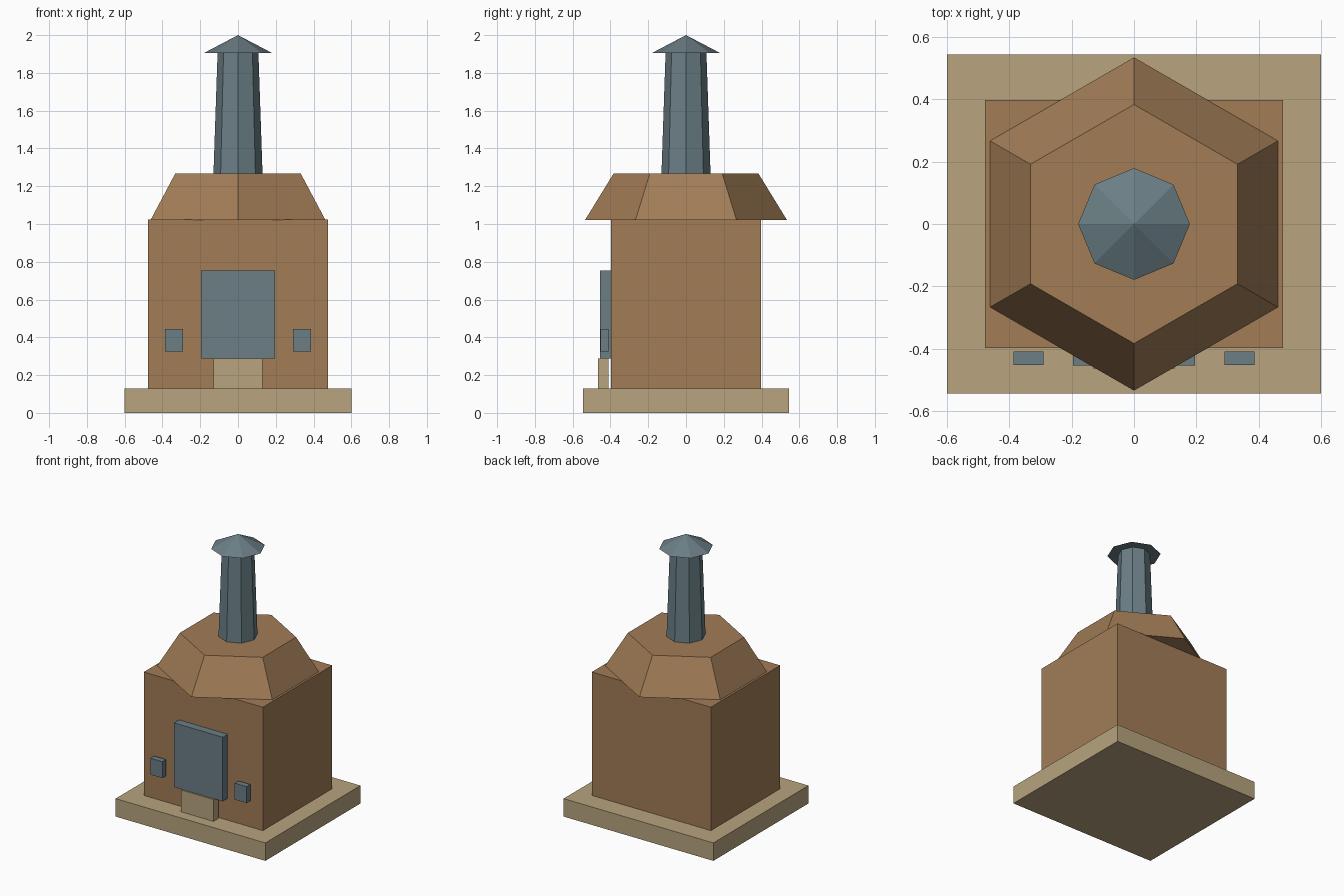
import bpy, bmesh
from math import sin, cos, tau

if "Cube" in bpy.data.objects:
    bpy.data.objects.remove(bpy.data.objects["Cube"])


def material(name, rgb):
    m = bpy.data.materials.new(name)
    m.diffuse_color = (*rgb, 1)
    m.use_nodes = True
    m.node_tree.nodes["Principled BSDF"].inputs["Base Color"].default_value = m.diffuse_color
    return m


STONE = material("stone", (0.48, 0.37, 0.21))
CLAY = material("clay", (0.36, 0.205, 0.095))
IRON = material("iron", (0.145, 0.21, 0.235))


def make(name, bm, mat):
    bmesh.ops.recalc_face_normals(bm, faces=bm.faces)
    mesh = bpy.data.meshes.new(name)
    bm.to_mesh(mesh)
    bm.free()
    mesh.materials.append(mat)
    obj = bpy.data.objects.new(name, mesh)
    bpy.context.collection.objects.link(obj)
    return obj


def box(name, x, y, z, mat):
    bm = bmesh.new()
    bmesh.ops.create_cube(bm, size=1)
    for v in bm.verts:
        for i, (lo, hi) in enumerate((x, y, z)):
            v.co[i] = hi if v.co[i] > 0 else lo
    return make(name, bm, mat)


def frustum(name, sides, r0, r1, z0, z1, mat):
    # Corners start on the +y axis; r1 = 0 makes a point
    bm = bmesh.new()

    def ring(r, z):
        return [bm.verts.new((r * sin(tau * i / sides), r * cos(tau * i / sides), z))
                for i in range(sides)]

    low = ring(r0, z0)
    bm.faces.new(low)
    high = ring(r1, z1) if r1 else [bm.verts.new((0, 0, z1))] * sides
    for i in range(sides):
        j = (i + 1) % sides
        quad = [low[i], low[j], high[j], high[i]]
        bm.faces.new(quad if r1 else quad[:3])
    if r1:
        bm.faces.new(high)
    return make(name, bm, mat)


# Plinth and oven body
box("base_slab", (-0.6, 0.6), (-0.544, 0.544), (0, 0.13), STONE)
box("oven_body", (-0.477, 0.477), (-0.397, 0.397), (0.13, 1.024), CLAY)

# Six-sided hood
frustum("hood", 6, 0.534, 0.383, 1.022, 1.268, CLAY)

# Eight-sided chimney with pointed cap
frustum("chimney", 8, 0.13, 0.108, 1.265, 1.91, IRON)
frustum("chimney_cap", 8, 0.179, 0, 1.906, 2.0, IRON)

# Door, hearth block and the two side vents
box("door", (-0.195, 0.195), (-0.454, -0.397), (0.288, 0.753), IRON)
box("hearth_block", (-0.13, 0.13), (-0.465, -0.41), (0.13, 0.288), STONE)
for side, x in (("left", -0.338), ("right", 0.338)):
    box(side + "_vent", (x - 0.048, x + 0.048), (-0.452, -0.409), (0.326, 0.445), IRON)
